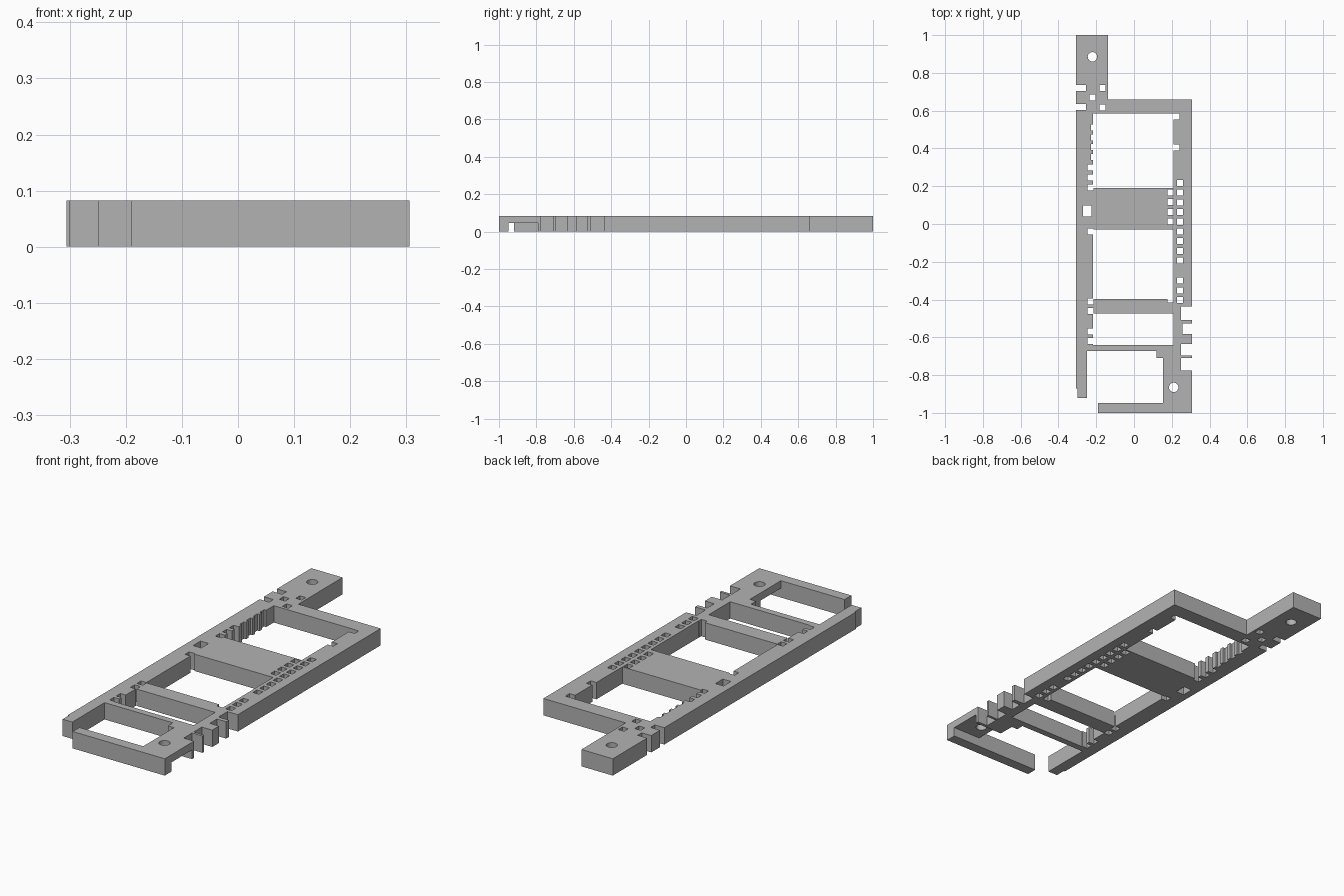
import bpy, bmesh
from mathutils import Matrix

if "Cube" in bpy.data.objects:
    bpy.data.objects.remove(bpy.data.objects["Cube"])

H = 0.082   # plate thickness
S = 0.032   # small square hole size

grey = bpy.data.materials.new("plain_grey")
grey.use_nodes = True
colour = (0.45, 0.45, 0.45, 1)
grey.diffuse_color = colour
grey.node_tree.nodes["Principled BSDF"].inputs["Base Color"].default_value = colour


def new_object(name, bm):
    bmesh.ops.recalc_face_normals(bm, faces=bm.faces[:])
    mesh = bpy.data.meshes.new(name)
    bm.to_mesh(mesh)
    bm.free()
    mesh.materials.append(grey)
    obj = bpy.data.objects.new(name, mesh)
    bpy.context.collection.objects.link(obj)
    return obj


def cut_box(bm, x0, x1, y0, y1, z0=-0.05, z1=H + 0.05):
    m = Matrix.Translation(((x0 + x1) / 2, (y0 + y1) / 2, (z0 + z1) / 2))
    m = m @ Matrix.Diagonal((x1 - x0, y1 - y0, z1 - z0, 1))
    bmesh.ops.create_cube(bm, size=1, matrix=m)


def square(bm, x, y, w=S):
    cut_box(bm, x - w / 2, x + w / 2, y - S / 2, y + S / 2)


def subtract(target, name, bm):
    cutter = new_object(name, bm)
    cutter.hide_render = True
    mod = target.modifiers.new(name, "BOOLEAN")
    mod.operation = "DIFFERENCE"
    mod.solver = "EXACT"
    mod.object = cutter
    bpy.context.view_layer.objects.active = target
    bpy.ops.object.modifier_apply(modifier=name)
    bpy.data.objects.remove(cutter)


# Outer plate with the end tab, the open front corner and the slim left arm
outline = [(-0.306, 1), (-0.306, -0.87), (-0.3, -0.87), (-0.3, -0.92),
           (-0.248, -0.92), (-0.248, -0.672), (0.12, -0.672), (0.12, -0.71),
           (0.153, -0.71), (0.153, -0.948), (-0.19, -0.948), (-0.19, -1),
           (0.306, -1), (0.306, 0.66), (-0.137, 0.66), (-0.137, 1)]
bm = bmesh.new()
base = bm.faces.new([bm.verts.new((x, y, 0)) for x, y in outline])
ext = bmesh.ops.extrude_face_region(bm, geom=[base])
top = [v for v in ext["geom"] if isinstance(v, bmesh.types.BMVert)]
bmesh.ops.translate(bm, verts=top, vec=(0, 0, H))
frame = new_object("frame_plate", bm)

# Three large windows
bm = bmesh.new()
for y0, y1 in ((0.19, 0.585), (-0.397, -0.03), (-0.64, -0.475)):
    cut_box(bm, -0.217, 0.21, y0, y1)
subtract(frame, "windows", bm)

# Notches along both outer edges
bm = bmesh.new()
for y0, y1, depth in ((-0.507, -0.438, 0.25), (-0.583, -0.528, 0.256),
                      (-0.697, -0.635, 0.25), (-0.775, -0.71, 0.25)):
    cut_box(bm, depth, 0.4, y0, y1)
for y in (0.72, 0.62):
    square(bm, -0.33, y, 0.15)
subtract(frame, "edge_notches", bm)

# Small square holes in rows, and those that open into the windows
bm = bmesh.new()
for y in (0.30, 0.247, 0.193, -0.04, -0.41, -0.46, -0.57, -0.62):
    square(bm, -0.23, y)
for y in (0.568, 0.405):
    square(bm, 0.225, y)
for i in range(9):
    square(bm, 0.243, 0.218 - i * 0.0515)
for i in range(3):
    square(bm, 0.243, -0.3 - i * 0.0515)
for i in range(4):
    square(bm, 0.193, 0.167 - i * 0.0515)
square(bm, 0.193, -0.4)
for x, y in ((-0.166, 0.72), (-0.22, 0.67), (-0.166, 0.617)):
    square(bm, x, y)
cut_box(bm, -0.27, -0.226, 0.04, 0.097)
subtract(frame, "square_holes", bm)

# Shallow ridges along the left side of the rear window
bm = bmesh.new()
for i in range(4):
    square(bm, -0.213, 0.51 - i * 0.0515, 0.03)
subtract(frame, "ridge_notches", bm)

# Round screw holes
bm = bmesh.new()
for x, y in ((-0.22, 0.885), (0.21, -0.865)):
    bmesh.ops.create_cone(bm, cap_ends=True, segments=32, radius1=0.025,
                          radius2=0.025, depth=0.4,
                          matrix=Matrix.Translation((x, y, 0)))
subtract(frame, "screw_holes", bm)

# Recess under the front right corner
bm = bmesh.new()
cut_box(bm, 0.1, 0.4, -0.948, -0.79, -0.05, 0.045)
subtract(frame, "corner_recess", bm)
